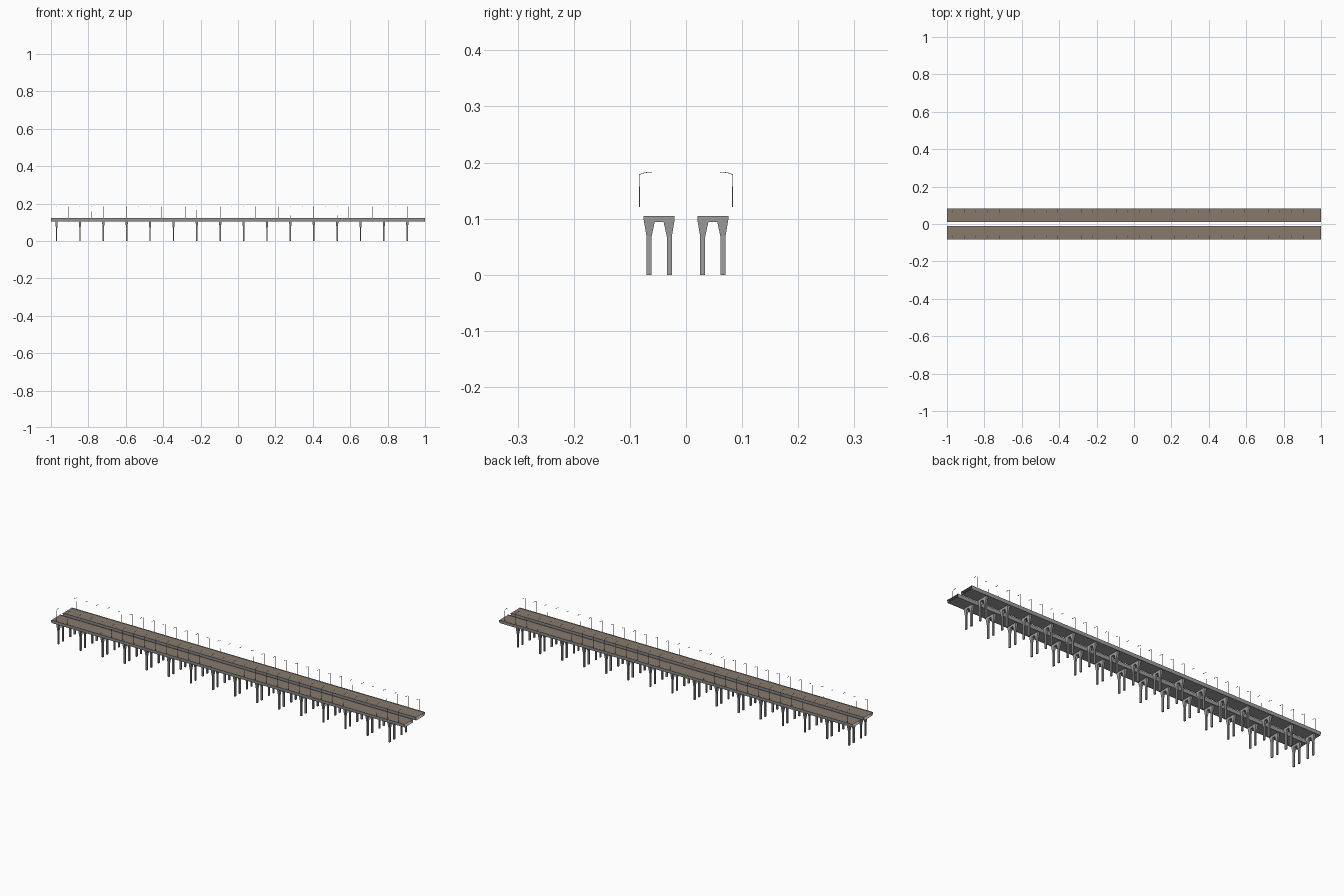
import bpy, bmesh, math

if "Cube" in bpy.data.objects:
    bpy.data.objects.remove(bpy.data.objects["Cube"])


def material(name, rgb):
    m = bpy.data.materials.new(name)
    m.diffuse_color = (*rgb, 1)
    m.use_nodes = True
    m.node_tree.nodes["Principled BSDF"].inputs["Base Color"].default_value = m.diffuse_color
    return m


ROAD = material("brown road", (0.25, 0.195, 0.15))
CONCRETE = material("grey concrete", (0.34, 0.34, 0.34))
METAL = material("lamp grey", (0.36, 0.38, 0.38))


def make(name, bm, *mats):
    mesh = bpy.data.meshes.new(name)
    bm.to_mesh(mesh)
    bm.free()
    for m in mats:
        mesh.materials.append(m)
    ob = bpy.data.objects.new(name, mesh)
    bpy.context.collection.objects.link(ob)
    return ob


def box(bm, c, s, s_top=None):
    """Box centred on c; s_top optionally gives a different top size in x, y."""
    tx, ty = s_top or s[:2]
    v = bmesh.ops.create_cube(bm, size=1)["verts"]
    for p in v:
        sx, sy = (tx, ty) if p.co.z > 0 else s[:2]
        p.co = (c[0] + p.co.x * sx, c[1] + p.co.y * sy, c[2] + p.co.z * s[2])


def loft(bm, profile, x0, x1):
    """Sweep an open-ended (y, z) loop along x and return side faces."""
    a = [bm.verts.new((x0, y, z)) for y, z in profile]
    b = [bm.verts.new((x1, y, z)) for y, z in profile]
    n = len(a)
    return [bm.faces.new((a[i], a[(i + 1) % n], b[(i + 1) % n], b[i])) for i in range(n)]


PIERS = [-0.97 + 0.125 * i for i in range(16)]
LAMPS = [-0.97 + 0.0625 * i for i in range(32)]

for side, label in ((-1, "front"), (1, "back")):
    # Deck: hollow girder with open ends, low kerbs and a brown road surface
    bm = bmesh.new()
    prof = [(0.013, 0.105), (0.0105, 0.1215), (0.013, 0.1215), (0.013, 0.1195),
            (0.081, 0.1195), (0.081, 0.1215), (0.0835, 0.1215), (0.081, 0.105)]
    faces = loft(bm, [(side * y, z) for y, z in prof], -1, 1)
    faces[3].material_index = 1
    bmesh.ops.recalc_face_normals(bm, faces=bm.faces[:])
    for f in bm.faces:
        if f.material_index == 1 and f.normal.z < 0:
            bmesh.ops.reverse_faces(bm, faces=bm.faces[:])
            break
    make(label + "_deck", bm, CONCRETE, ROAD)

    # Piers: flared portal cap on two legs
    bm = bmesh.new()
    cy = side * 0.0478
    cap = [(-0.0275, 0.105), (-0.0275, 0.098), (-0.0225, 0.068), (-0.0135, 0.068),
           (-0.008, 0.094), (0.008, 0.094), (0.0135, 0.068), (0.0225, 0.068),
           (0.0275, 0.098), (0.0275, 0.105)]
    for x in PIERS:
        rings = []
        for sx in (-1, 1):
            rings.append([bm.verts.new((x + sx * (0.0035 if z < 0.08 else 0.006), cy + y, z))
                          for y, z in cap])
        a, b = rings
        n = len(cap)
        for i in range(n):
            bm.faces.new((a[i], a[(i + 1) % n], b[(i + 1) % n], b[i]))
        for r in rings:  # left haunch, right haunch and beam
            bm.faces.new((r[1], r[2], r[3], r[4]))
            bm.faces.new((r[5], r[6], r[7], r[8]))
            bm.faces.new((r[0], r[1], r[4], r[5], r[8], r[9]))
        for y in (-0.018, 0.018):
            box(bm, (x, cy + y, 0.034), (0.007, 0.009, 0.068))
    bmesh.ops.recalc_face_normals(bm, faces=bm.faces[:])
    make(label + "_piers", bm, CONCRETE)

    # Street lamps: thin pole, rising arm over the road and a flat head
    bm = bmesh.new()
    for x in LAMPS:
        box(bm, (x, side * 0.083, 0.1495), (0.0014, 0.0014, 0.058), (0.001, 0.001))
        path = [(0.083, 0.178), (0.0775, 0.1805), (0.071, 0.1818), (0.061, 0.182)]
        for (y0, z0), (y1, z1) in zip(path, path[1:]):
            w = 0.0022 if y1 < 0.07 else 0.001
            lo = [bm.verts.new((x + sx * w / 2, side * y, z))
                  for sx, y, z in ((-1, y0, z0), (1, y0, z0), (1, y1, z1), (-1, y1, z1))]
            hi = [bm.verts.new((v.co.x, v.co.y, v.co.z + 0.001)) for v in lo]
            bm.faces.new(lo)
            bm.faces.new(hi)
            for i in range(4):
                j = (i + 1) % 4
                bm.faces.new((lo[i], lo[j], hi[j], hi[i]))
    bmesh.ops.recalc_face_normals(bm, faces=bm.faces[:])
    make(label + "_street_lamps", bm, METAL)
